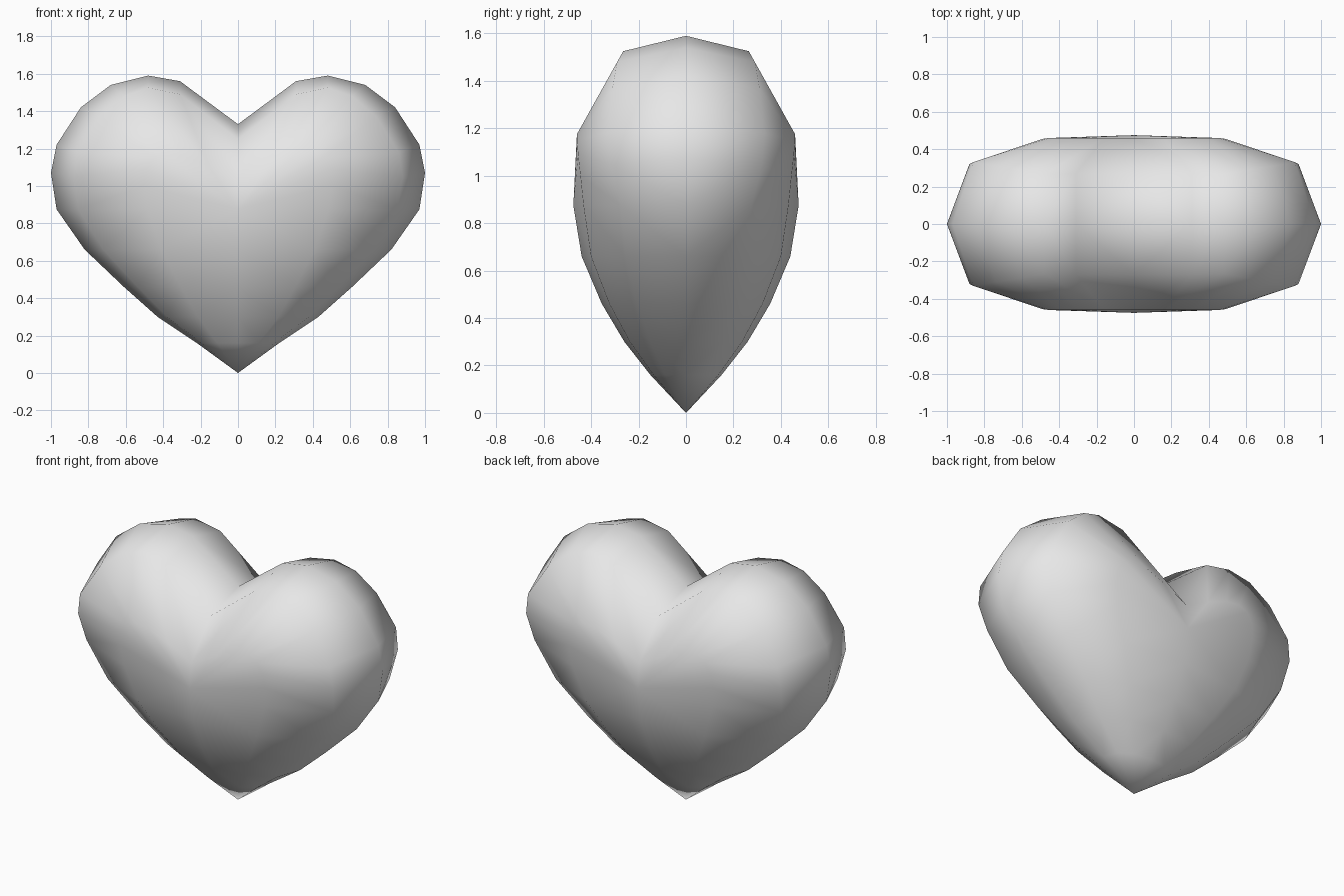
import bpy, bmesh

old = bpy.data.objects.get("Cube")
if old:
    bpy.data.objects.remove(old, do_unlink=True)

mat = bpy.data.materials.new("plain_grey")
mat.use_nodes = True
grey = (0.8, 0.8, 0.8, 1)
mat.diffuse_color = grey
mat.node_tree.nodes["Principled BSDF"].inputs["Base Color"].default_value = grey

# Lower body: height, half width, half depth of each level
levels = [(0, 0, 0), (.16, .22, .15), (.30, .43, .26),
          (.46, .61, .355), (.66, .82, .44), (.875, .97, .475)]
# Each rib as a fraction of half width and half depth
ribs = [(1, 0), (.88, .58), (.5, .91), (0, 1)]
# Lobes: each rib continues over the lobe to the valley (x, depth, z)
lobes = [
    [(1, 0, 1.07), (.97, 0, 1.22), (.84, 0, 1.42), (.68, 0, 1.54),
     (.48, 0, 1.59), (.31, 0, 1.56), (0, 0, 1.33)],
    [(.88, .32, 1.05), (.86, .33, 1.18), (.74, .31, 1.37), (.61, .29, 1.48),
     (.48, .265, 1.525), (.31, .27, 1.49), (0, .27, 1.25)],
    [(.5, .445, 1), (.49, .455, 1.09), (.45, .46, 1.15), (.39, .46, 1.175),
     (.3, .46, 1.165), (.16, .46, 1.11), (0, .46, 1.03)],
    [(0, .475, .875)] * 7,
]

# One quarter of the shell, front left
bm = bmesh.new()
found = {}


def vert(x, depth, z):
    key = (round(x, 4), round(depth, 4), round(z, 4))
    if key not in found:
        found[key] = bm.verts.new((x, -depth, z))
    return found[key]


grid = []
for (fx, fy), lobe in zip(ribs, lobes):
    points = [(w * fx, d * fy, z) for z, w, d in levels] + lobe
    grid.append([vert(*p) for p in points])

for a, b in zip(grid, grid[1:]):
    for j in range(len(a) - 1):
        corners = list(dict.fromkeys([a[j], a[j + 1], b[j + 1], b[j]]))
        if len(corners) > 2:
            bm.faces.new(corners)

mesh = bpy.data.meshes.new("heart")
bm.to_mesh(mesh)
bm.free()
mesh.materials.append(mat)
for face in mesh.polygons:
    face.use_smooth = True

heart = bpy.data.objects.new("heart", mesh)
bpy.context.collection.objects.link(heart)

# Complete the other three quarters
mirror = heart.modifiers.new("mirror_quarters", "MIRROR")
mirror.use_axis = (True, True, False)
mirror.merge_threshold = 0.001
